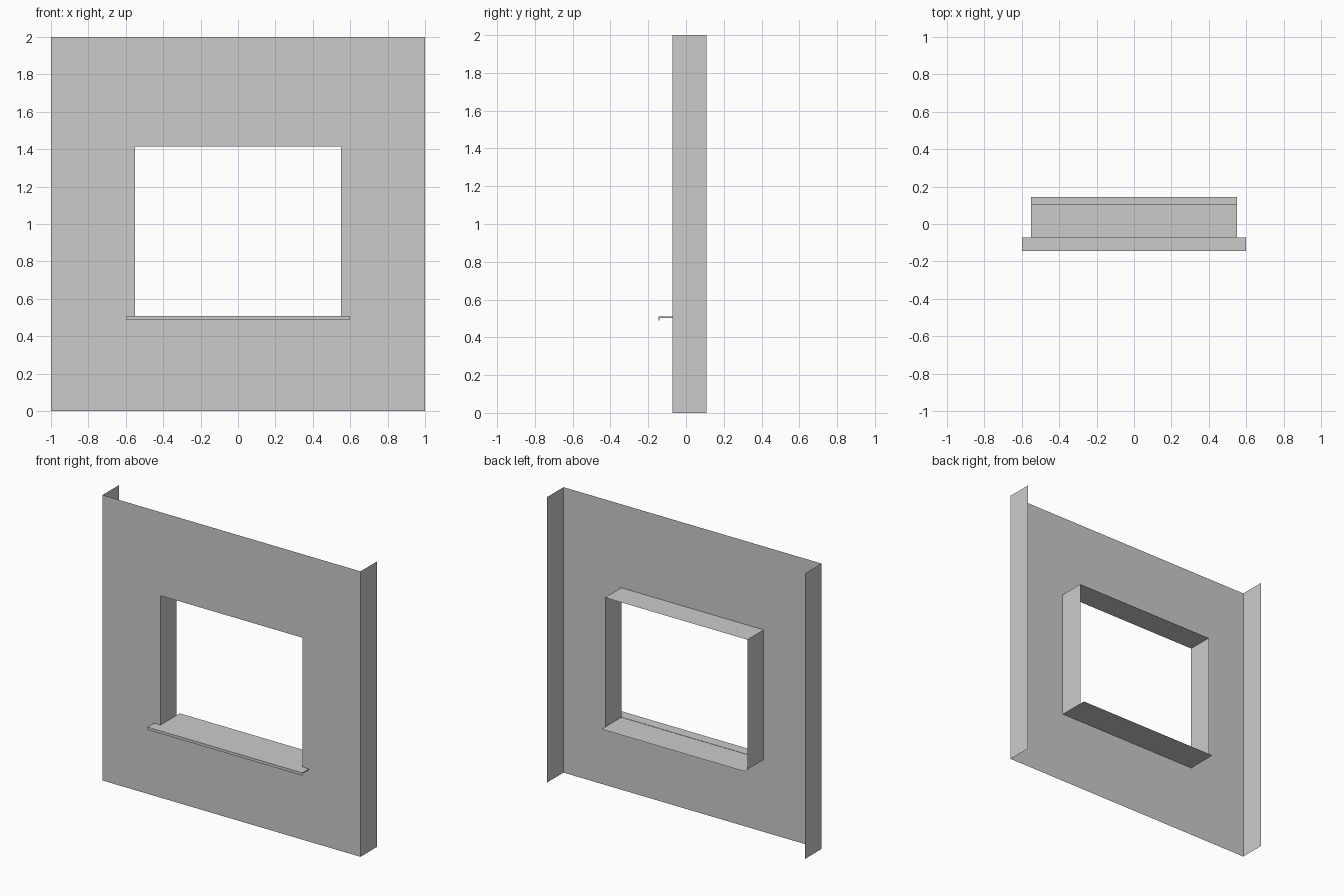
import bpy

if "Cube" in bpy.data.objects:
    bpy.data.objects.remove(bpy.data.objects["Cube"])

def mesh_object(name, verts, faces):
    me = bpy.data.meshes.new(name)
    me.from_pydata(verts, [], faces)
    me.update()
    ob = bpy.data.objects.new(name, me)
    bpy.context.collection.objects.link(ob)
    return ob

def ring(x, z0, z1, y):
    return [(-x, y, z0), (x, y, z0), (x, y, z1), (-x, y, z1)]

FRONT, BACK = -0.072, 0.108      # wall depth
OX, OZ0, OZ1 = 0.552, 0.506, 1.415  # window opening

# wall sheet: a face with a rectangular opening
outer, inner = ring(1, 0, 2, FRONT), ring(OX, OZ0, OZ1, FRONT)
mesh_object("wall_face", outer + inner,
            [(i, (i + 1) % 4, 4 + (i + 1) % 4, 4 + i) for i in range(4)])

# side returns at both wall ends (open top, bottom and back)
for s, name in ((-1, "left"), (1, "right")):
    pts = [(s, FRONT, 0), (s, BACK, 0), (s, BACK, 2), (s, FRONT, 2)]
    mesh_object(name + "_wall_return", pts, [(0, 1, 2, 3) if s > 0 else (3, 2, 1, 0)])

# window reveal: two jambs and a head
mesh_object("window_reveal", inner + ring(OX, OZ0, OZ1, BACK),
            [(i, (i + 1) % 4, 4 + (i + 1) % 4, 4 + i) for i in (1, 2, 3)])

# sill sheet through the opening, sticking out slightly behind
mesh_object("inner_sill", [(-OX, FRONT, 0.507), (OX, FRONT, 0.507),
                           (OX, 0.145, 0.507), (-OX, 0.145, 0.507)], [(0, 1, 2, 3)])

# outer sill: thin folded profile with a drip lip, wider than the opening
profile = [(FRONT, 0.509), (-0.145, 0.509), (-0.145, 0.49),
           (-0.141, 0.49), (-0.141, 0.503), (FRONT, 0.503)]
n = len(profile)
verts = [(x, y, z) for x in (-0.6, 0.6) for y, z in profile]
sides = [(i, (i + 1) % n, n + (i + 1) % n, n + i) for i in range(n)]
mesh_object("outer_sill", verts, sides + [tuple(reversed(range(n))), tuple(range(n, 2 * n))])
